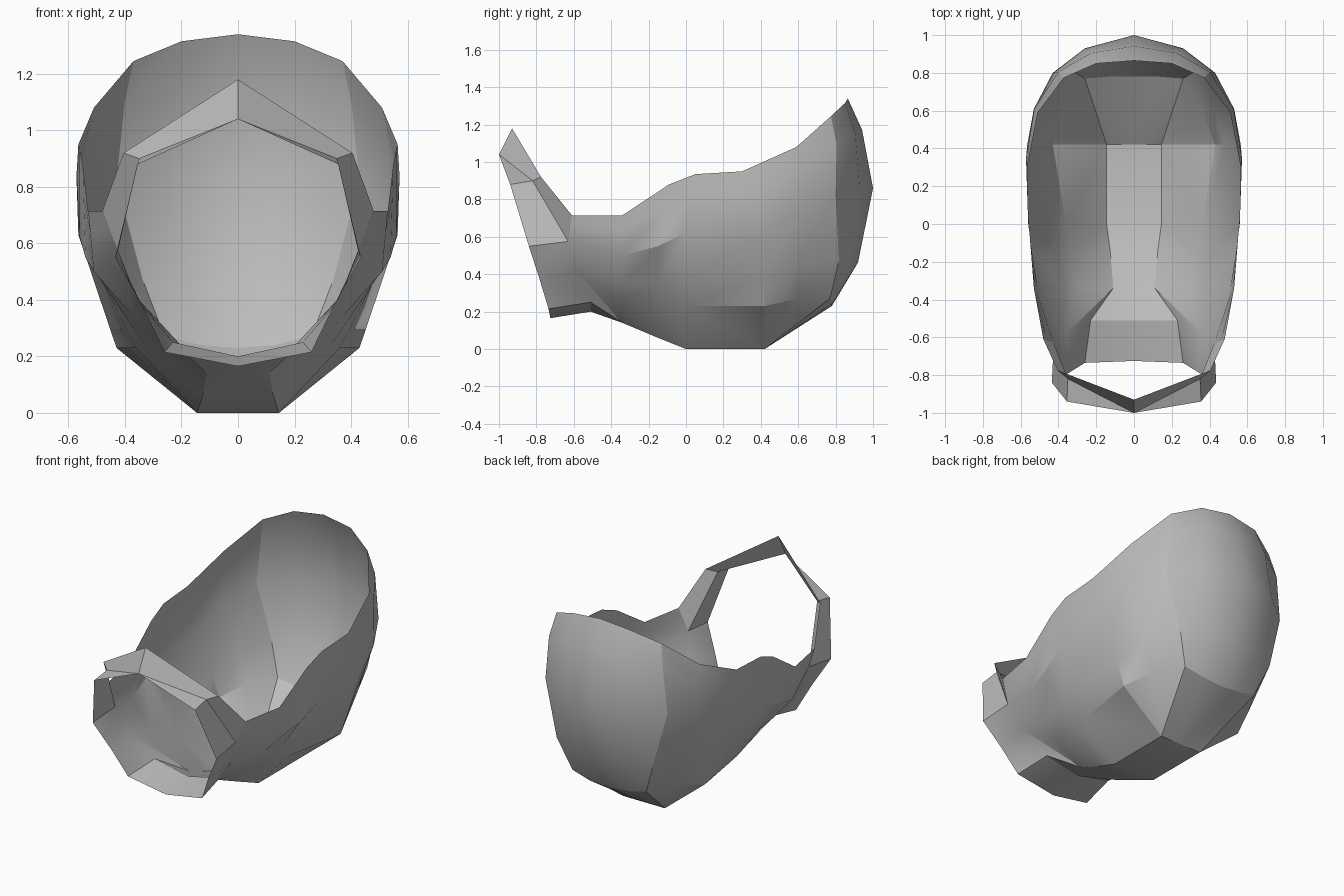
import bpy
import bmesh
from mathutils import Vector

default_cube = bpy.data.objects.get("Cube")
if default_cube:
    bpy.data.objects.remove(default_cube, do_unlink=True)

# One plain grey for the whole model
grey = bpy.data.materials.new("plain_grey")
grey.use_nodes = True
colour = (0.5, 0.5, 0.5, 1)
grey.diffuse_color = colour
shader = next(n for n in grey.node_tree.nodes if n.type == 'BSDF_PRINCIPLED')
shader.inputs["Base Color"].default_value = colour
shader.inputs["Roughness"].default_value = 0.8


def strips(*paths, split=False):
    """Faces that join each path to the next one, point by point."""
    faces = []
    for lower, upper in zip(paths, paths[1:]):
        for i in range(len(lower) - 1):
            a, b, c, d = lower[i], lower[i + 1], upper[i + 1], upper[i]
            faces += [[a, b, d], [b, c, d]] if split else [[a, b, c, d]]
    return faces


def build_mirrored(name, faces, crease_angle):
    """Make an object from the left half of its faces, mirrored across x."""
    bm = bmesh.new()
    cache = {}
    for corners in faces:
        loop = []
        for p in corners:
            key = tuple(round(c, 4) for c in p)
            if key not in cache:
                cache[key] = bm.verts.new(key)
            if cache[key] not in loop:
                loop.append(cache[key])
        if len(loop) > 2:
            bm.faces.new(loop)
    bmesh.ops.recalc_face_normals(bm, faces=bm.faces[:])
    bmesh.ops.mirror(bm, geom=bm.verts[:] + bm.edges[:] + bm.faces[:],
                     axis='X', merge_dist=0.001)
    bmesh.ops.remove_doubles(bm, verts=bm.verts[:], dist=0.001)
    bmesh.ops.recalc_face_normals(bm, faces=bm.faces[:])
    # Make the outer side the front of the surface
    if sum(f.normal.dot(f.calc_center_median() - Vector((0, 0, 0.7)))
           * f.calc_area() for f in bm.faces) < 0:
        bmesh.ops.reverse_faces(bm, faces=bm.faces[:])
    mesh = bpy.data.meshes.new(name)
    bm.to_mesh(mesh)
    bm.free()
    mesh.materials.append(grey)
    obj = bpy.data.objects.new(name, mesh)
    bpy.context.collection.objects.link(obj)
    bpy.ops.object.select_all(action='DESELECT')
    obj.select_set(True)
    bpy.context.view_layer.objects.active = obj
    bpy.ops.object.shade_smooth_by_angle(angle=crease_angle)


def between(lower, upper, factor, bulge, start):
    """Path between two others, pushed outward toward the back."""
    path = []
    for a, b in zip(lower, upper):
        p = Vector(a).lerp(Vector(b), factor)
        push = 1 + bulge * max(0, p.y - start)
        path.append((p.x * push, p.y * push, p.z))
    return path


# Lengthwise paths of the shell, from the front lip round to the back centre
keel = [(.26, -.735, .215), (.23, -.51, .25), (.11, -.34, .14),
        (.125, -.15, .06), (.145, 0, 0), (.145, .42, 0)]
keel += [keel[-1], keel[-1], (.07, .42, 0), (0, .42, 0)]
bilge = [(.34, -.785, .38), (.36, -.58, .41), (.3, -.34, .26), (.33, -.15, .24),
         (.36, 0, .23), (.43, .42, .23), (.36, .6, .27), (.26, .77, .27),
         (.13, .78, .24), (0, .78, .23)]
belt = [(.435, -.84, .55), (.425, -.63, .575), (.51, -.34, .5), (.54, -.15, .55),
        (.56, 0, .62), (.565, .42, .63), (.53, .61, .75), (.43, .8, .82),
        (.26, .93, .85), (0, 1, .86)]
# The rim starts behind the lip
rim = [(.48, -.61, .715), (.53, -.34, .715), (.55, -.09, .88), (.56, .05, .935),
       (.565, .3, .95), (.51, .59, 1.08), (.37, .775, 1.245), (.2, .85, 1.315),
       (0, .865, 1.34)]

# Floor centreline dips slightly under the lip
centre = [(0, y, z) for x, y, z in keel]
centre[:2] = [(0, -.725, .165), (0, -.51, .2)]

# Open-topped shell with its lip
lower_side = between(bilge, belt, 0.37, 0.26, 0.6)
shoulder = between(belt[1:], rim, 0.65, 0.035, 0)
shell_faces = strips(centre, keel)
shell_faces += strips(keel, bilge, split=True)
shell_faces += strips(bilge, lower_side, belt)
shell_faces += strips(belt[1:], shoulder, rim)
build_mirrored("shell", shell_faces, 0.45)

# Front collar: side panels, gussets and peaked top band
panel_front = (.355, -.94, .88)
panel_top = (.35, -.82, .9)
shoulder_top = (.405, -.775, .92)
front_point = (0, -1, 1.04)
peak = (0, -.93, 1.18)
collar_faces = [
    [belt[0], belt[1], panel_top, panel_front],
    [belt[1], rim[0], shoulder_top, panel_top],
    [panel_front, panel_top, front_point],
    [front_point, panel_top, shoulder_top, peak],
]
build_mirrored("front_collar", collar_faces, 0.45)
